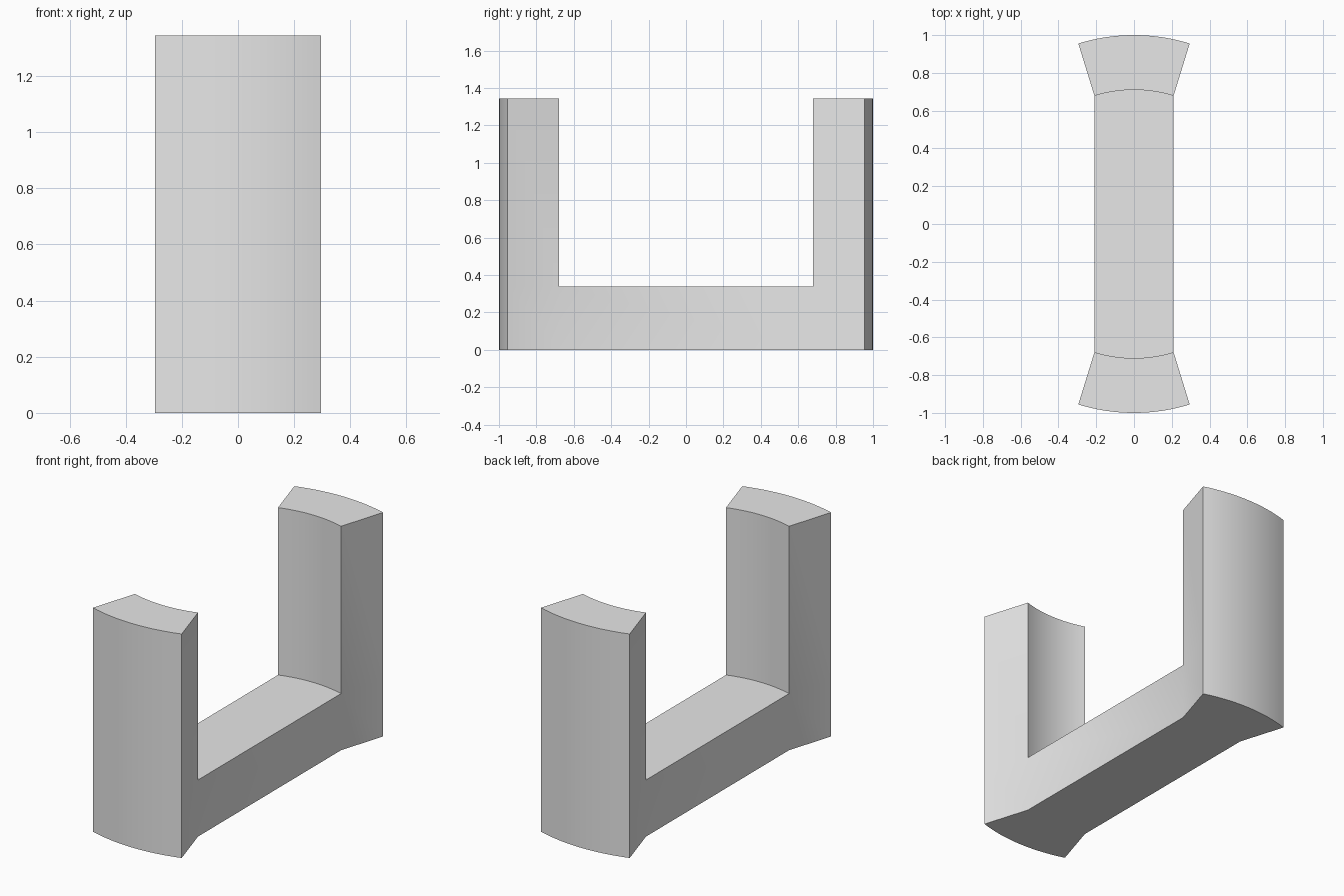
import bpy
import bmesh
import math
from mathutils import Vector

cube = bpy.data.objects.get("Cube")
if cube:
    bpy.data.objects.remove(cube, do_unlink=True)

OUTER, INNER = 1.0, 0.71
HALF_ANGLE = math.radians(17.15)
FLOOR, TOP = 0.34, 1.345
STEPS = 16

grey = bpy.data.materials.new("plain grey")
grey.use_nodes = True
colour = (0.8, 0.8, 0.8, 1)
grey.diffuse_color = colour
grey.node_tree.nodes["Principled BSDF"].inputs["Base Color"].default_value = colour


def arc(bm, radius, side):
    """Row of vertices on an arc about the centre, on the +y or -y side."""
    angles = [HALF_ANGLE * (2 * i / STEPS - 1) for i in range(STEPS + 1)]
    return [bm.verts.new((radius * math.sin(a), side * radius * math.cos(a), 0))
            for a in angles]


def extrude_up(bm, faces, height):
    """Raise faces and return the raised caps."""
    result = bmesh.ops.extrude_face_region(bm, geom=faces)["geom"]
    verts = [g for g in result if isinstance(g, bmesh.types.BMVert)]
    bmesh.ops.translate(bm, verts=verts, vec=Vector((0, 0, height)))
    return [g for g in result if isinstance(g, bmesh.types.BMFace)]


bm = bmesh.new()

# Footprint: a curved block at each end, joined by a straight bar
inner = {}
ends = []
for side in (-1, 1):
    inner[side] = arc(bm, INNER, side)
    outer = arc(bm, OUTER, side)
    ends.append(bm.faces.new(inner[side] + outer[::-1]))
bar = bm.faces.new(inner[-1] + inner[1][::-1])
footprint = ends + [bar]
bmesh.ops.recalc_face_normals(bm, faces=footprint)

# Keep the underside closed, then raise the floor and the two end blocks
bottom = bmesh.ops.duplicate(bm, geom=footprint)["geom"]
caps = extrude_up(bm, footprint, FLOOR)
bmesh.ops.delete(bm, geom=[f for f in footprint if f.is_valid], context="FACES")
end_caps = [f for f in caps if abs(f.calc_center_median().y) > INNER]
extrude_up(bm, end_caps, TOP - FLOOR)
bmesh.ops.delete(bm, geom=[f for f in end_caps if f.is_valid], context="FACES")

bmesh.ops.remove_doubles(bm, verts=bm.verts[:], dist=0.0001)
bmesh.ops.recalc_face_normals(bm, faces=bm.faces[:])

mesh = bpy.data.meshes.new("curved_end_bracket")
bm.to_mesh(mesh)
bm.free()
mesh.materials.append(grey)
bracket = bpy.data.objects.new("curved_end_bracket", mesh)
bpy.context.collection.objects.link(bracket)

# Smooth curved walls, crisp corners
bpy.ops.object.select_all(action="DESELECT")
bracket.select_set(True)
bpy.context.view_layer.objects.active = bracket
bpy.ops.object.shade_smooth_by_angle(angle=math.radians(30))
